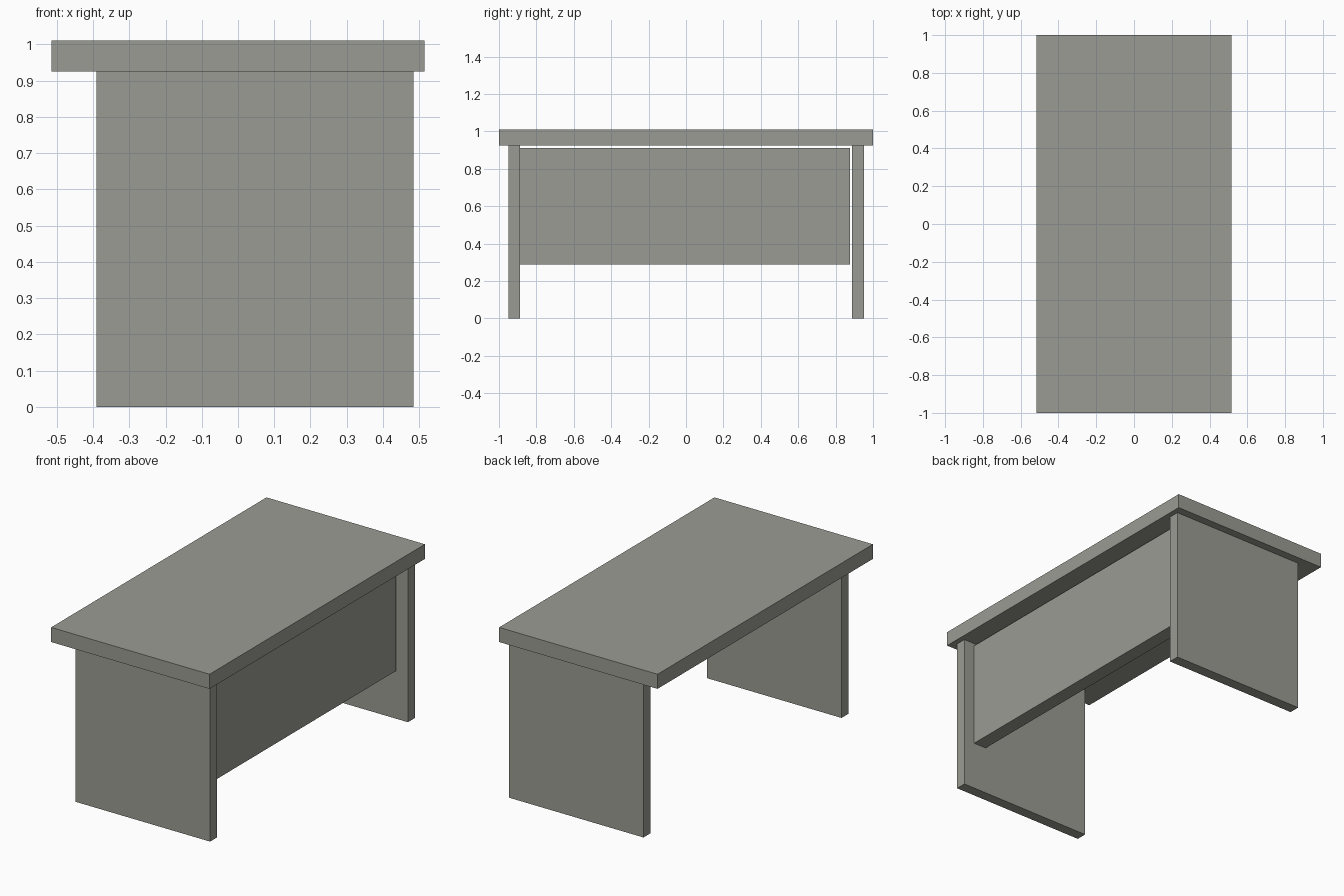
import bpy

cube = bpy.data.objects.get("Cube")
if cube:
    bpy.data.objects.remove(cube, do_unlink=True)

# Single warm grey laminate
grey = bpy.data.materials.new("warm_grey")
grey.use_nodes = True
colour = (0.33, 0.33, 0.295, 1)
grey.diffuse_color = colour
grey.node_tree.nodes["Principled BSDF"].inputs["Base Color"].default_value = colour


def board(name, x, y, z):
    """Flat-sided board filling the given x, y and z ranges."""
    spans = (x, y, z)
    bpy.ops.mesh.primitive_cube_add(size=1, location=[(a + b) / 2 for a, b in spans])
    obj = bpy.context.object
    obj.name = name
    obj.scale = [b - a for a, b in spans]
    bpy.ops.object.transform_apply(location=False, rotation=False, scale=True)
    obj.data.materials.append(grey)
    return obj


# Desk top, overhanging further on the sitting side
board("desk_top", (-0.515, 0.515), (-1, 1), (0.925, 1.011))

# Slab legs at both ends
for name, y in (("front_leg", (-0.95, -0.887)), ("back_leg", (0.887, 0.952))):
    board(name, (-0.39, 0.484), y, (0, 0.925))

# Modesty panel, with a narrow gap under the top and beside the back leg
board("modesty_panel", (0.33, 0.414), (-0.887, 0.878), (0.287, 0.911))
